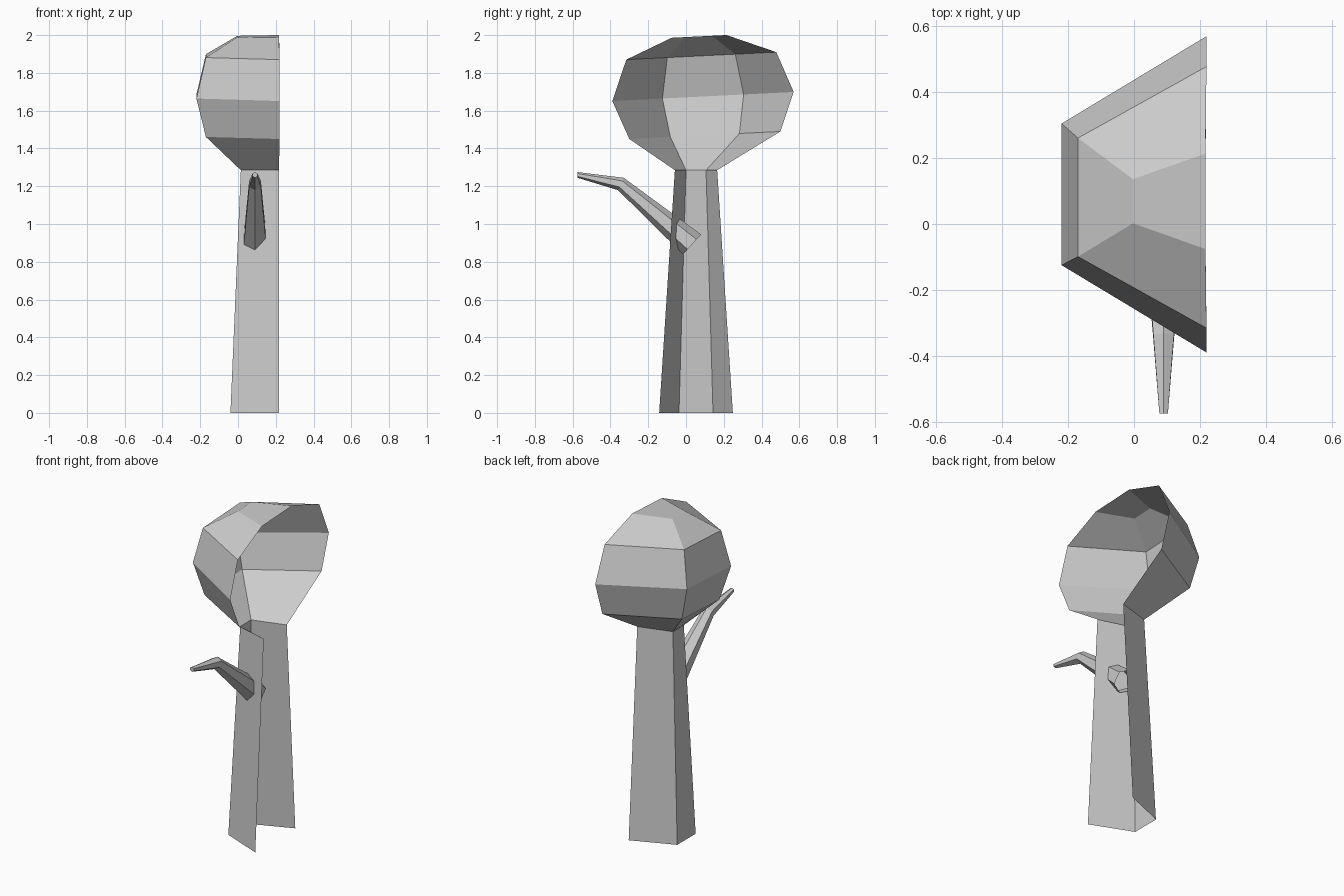
import bpy, math
from mathutils import Vector

if "Cube" in bpy.data.objects:
    bpy.data.objects.remove(bpy.data.objects["Cube"])


def make_mesh(name, rings, closed=False, cap=False):
    """Skin a stack of equal-length rings into flat faces."""
    n = len(rings[0])
    verts = [p for r in rings for p in r]
    faces = []
    for k in range(len(rings) - 1):
        for i in range(n if closed else n - 1):
            a, b = k * n + i, k * n + (i + 1) % n
            faces.append((a, b, b + n, a + n))
    if cap:
        last = (len(rings) - 1) * n
        faces.append(tuple(range(last, last + n)))
    mesh = bpy.data.meshes.new(name)
    mesh.from_pydata(verts, [], faces)
    mesh.update()
    ob = bpy.data.objects.new(name, mesh)
    bpy.context.collection.objects.link(ob)
    return ob


def half_hex(x, yc, far, near, z, tilt=0.0, x_cut=0.217):
    """Half hexagon open towards +x, ordered back to front, tilted along y."""
    pts = [(x_cut, near), (x, far), (x, -far), (x_cut, -near)]
    return [(px, yc + d, z + tilt * d) for px, d in pts]


# Trunk: open half shell
make_mesh("trunk", [
    half_hex(-0.04, 0.053, 0.09, 0.195, 0.0),
    half_hex(0.015, 0.053, 0.053, 0.112, 1.285),
])

# Crown: open half shell, slightly tilted, closed on top
make_mesh("crown", [
    half_hex(0.015, 0.053, 0.053, 0.112, 1.285),
    half_hex(-0.17, 0.10, 0.183, 0.40, 1.47, 0.05, 0.22),
    half_hex(-0.22, 0.09, 0.215, 0.48, 1.675, 0.05, 0.22),
    half_hex(-0.17, 0.081, 0.18, 0.397, 1.89, 0.05, 0.22),
    half_hex(-0.003, 0.069, 0.067, 0.145, 1.993, 0.05, 0.217),
], cap=True)

# Branch: bent tapering six-sided tube reaching forward
path = [  # y, z, radius, angle of section's up direction from +z towards +y
    (0.032, 0.892, 0.071, 42),
    (-0.345, 1.212, 0.036, 25),
    (-0.575, 1.260, 0.015, 0),
]
rings = []
for y, z, r, deg in path:
    t = math.radians(deg)
    up = Vector((0, math.sin(t), math.cos(t)))
    rings.append([
        tuple(Vector((0.09, y, z))
              + up * r * math.cos(i * math.pi / 3)
              + Vector((1, 0, 0)) * r * math.sin(i * math.pi / 3))
        for i in range(6)])
make_mesh("branch", rings, closed=True, cap=True)
